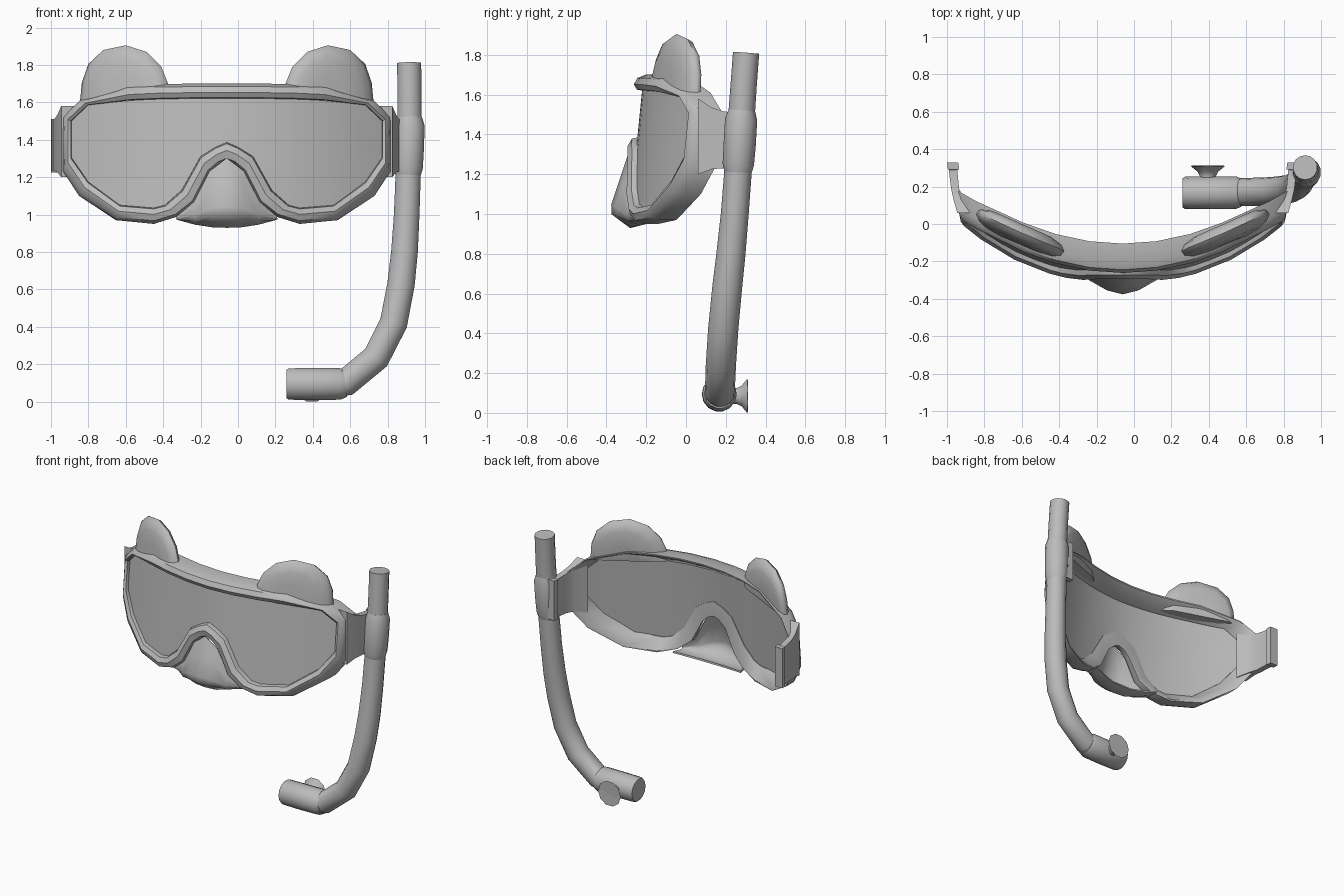
import bpy, bmesh, math
from mathutils import Vector

if "Cube" in bpy.data.objects:
    bpy.data.objects.remove(bpy.data.objects["Cube"])

CX = -0.06  # the mask is centred slightly left, the breathing tube stands on its right

grey = bpy.data.materials.new("plain grey")
grey.diffuse_color = (0.5, 0.5, 0.5, 1)
grey.use_nodes = True
grey.node_tree.nodes["Principled BSDF"].inputs["Base Color"].default_value = grey.diffuse_color


def face_y(x, z):
    """Wrap-around surface of the mask."""
    return -0.245 + 0.4 * x * x + 0.1 * (z - 1.4)


def interp(chain, x):
    for (x0, z0), (x1, z1) in zip(chain, chain[1:]):
        if x0 <= x <= x1:
            return z0 + (z1 - z0) * (x - x0) / (x1 - x0)
    return chain[-1][1]


def make(name, rows, wrap_rows=False, wrap_cols=False, caps=False,
         mirror=False, thick=0, angle=40):
    """Skin a grid of points, then mirror, thicken and smooth it."""
    bm = bmesh.new()
    g = [[bm.verts.new(p) for p in r] for r in rows]
    nr, nc = len(g), len(g[0])
    for i in range(nr if wrap_rows else nr - 1):
        for j in range(nc if wrap_cols else nc - 1):
            a, b = (i + 1) % nr, (j + 1) % nc
            bm.faces.new((g[i][j], g[i][b], g[a][b], g[a][j]))
    if caps:
        bm.faces.new(g[0])
        bm.faces.new(g[-1])
    bmesh.ops.recalc_face_normals(bm, faces=bm.faces)
    me = bpy.data.meshes.new(name)
    bm.to_mesh(me)
    bm.free()
    me.materials.append(grey)
    ob = bpy.data.objects.new(name, me)
    bpy.context.collection.objects.link(ob)
    if mirror:
        ob.location.x = CX
        m = ob.modifiers.new("mirror", 'MIRROR')
        m.merge_threshold = 0.0005
    if thick:
        s = ob.modifiers.new("thickness", 'SOLIDIFY')
        s.thickness = thick
        s.offset = 0
    bpy.ops.object.select_all(action='DESELECT')
    ob.select_set(True)
    bpy.context.view_layer.objects.active = ob
    bpy.ops.object.convert(target='MESH')
    bm = bmesh.new()
    bm.from_mesh(ob.data)
    bmesh.ops.recalc_face_normals(bm, faces=bm.faces)
    bm.to_mesh(ob.data)
    bm.free()
    bpy.ops.object.shade_smooth_by_angle(angle=math.radians(angle))
    return ob


def sweep(name, path, sides=14, side_axis=(0, 1, 0), angle=40):
    """Round tube through (x, y, z, radius) stations."""
    pts = [Vector(p[:3]) for p in path]
    rows = []
    for i, p in enumerate(pts):
        t = (pts[min(i + 1, len(pts) - 1)] - pts[max(i - 1, 0)]).normalized()
        n = Vector(side_axis)
        n = (n - t * n.dot(t)).normalized()
        b = t.cross(n)
        r = path[i][3]
        rows.append([p + n * r * math.cos(k * math.tau / sides)
                     + b * r * math.sin(k * math.tau / sides) for k in range(sides)])
    return make(name, rows, wrap_cols=True, caps=True, angle=angle)


# Half outlines of the window opening and the frame, top centre round to nose arch
inner = [(0, 1.62), (.18, 1.62), (.36, 1.617), (.52, 1.61), (.74, 1.585), (.83, 1.5),
         (.83, 1.305), (.74, 1.175), (.57, 1.05), (.39, 1.035), (.33, 1.05),
         (.24, 1.13), (.14, 1.31), (.06, 1.36), (0, 1.385)]
outer = [(0, 1.70), (.18, 1.70), (.36, 1.698), (.53, 1.69), (.785, 1.61), (.88, 1.52),
         (.875, 1.23), (.79, 1.1), (.593, .97), (.39, .95), (.26, .99),
         (.17, 1.06), (.09, 1.22), (.04, 1.265), (0, 1.28)]
depth = [.11] * 4 + [.10] * 5 + [.09, .07, .05, .03, .03, .03]

# Frame: rounded front, flat rim, skirt sloping back in to the lens
section = [(0, 0, .004), (.06, 0, -.025), (.4, 0, -.042), (.8, 0, -.028), (1, 0, .012),
           (1, 1, 0), (.88, 1, 0), (0, 0, .016)]
rows = []
for b, d, off in section:
    row = []
    for (xi, zi), (xo, zo), dep in zip(inner, outer, depth):
        x, z = xi + (xo - xi) * b, zi + (zo - zi) * b
        row.append((x, face_y(x, z) + d * dep + off, z))
    rows.append(row)
make("mask_frame", rows, wrap_rows=True, mirror=True)

# Lens: curved sheet filling the opening
top = inner[:6]
bottom = inner[:5:-1]
cols = [0, .06, .14, .24, .33, .39, .48, .57, .65, .74, .83]
rows = []
for t in (0, .5, 1):
    row = []
    for x in cols:
        z = interp(top, x) * (1 - t) + interp(bottom, x) * t
        row.append((x, face_y(x, z) + .006, z))
    rows.append(row)
make("lens", rows, mirror=True, thick=.008)

# Nose pocket: hollow shell below the arch, open at the back
make("nose_pocket", [
    [(0, -.285, 1.30), (.09, -.275, 1.23), (.17, -.27, 1.07), (.27, -.25, .99)],
    [(0, -.325, 1.18), (.09, -.315, 1.14), (.17, -.285, 1.04), (.265, -.25, .985)],
    [(0, -.37, 1.045), (.08, -.35, 1.035), (.17, -.30, 1.0), (.26, -.24, .98)],
    [(0, -.368, 1.0), (.08, -.345, .995), (.17, -.29, .97), (.255, -.23, .975)],
    [(0, -.28, .935), (.08, -.275, .938), (.17, -.24, .952), (.255, -.20, .975)],
    [(0, -.20, .955), (.08, -.20, .955), (.17, -.18, .965), (.27, -.15, .98)],
], mirror=True, thick=.012, angle=60)

# Ears: puffy half discs rising from the top of the frame
ear = [(.785, 1.60), (.775, 1.705), (.74, 1.805), (.66, 1.88), (.54, 1.905),
       (.43, 1.87), (.35, 1.79), (.31, 1.69), (.30, 1.63)]
rows = []
for s, off in ((.45, -.015), (.75, -.012), (.93, .004), (1, .03),
               (.94, .06), (.75, .085), (.4, .095)):
    row = []
    for x, z in ear:
        x, z = .55 + (x - .55) * s, 1.62 + (z - 1.62) * s
        row.append((x, face_y(x, z) + off, z))
    rows.append(row)
make("ears", rows, wrap_cols=True, caps=True, mirror=True, angle=60)

# Strap arms: flared at the frame, with a thicker end
arm = [(.80, .885, .06, 1.20, 1.58), (.85, .905, .13, 1.225, 1.535),
       (.875, .918, .19, 1.23, 1.515), (.885, .93, .29, 1.235, 1.505),
       (.875, .935, .292, 1.225, 1.51), (.88, .94, .33, 1.225, 1.51)]
make("strap_arms", [[(a, y, lo), (b, y, lo), (b, y, hi), (a, y, hi)]
                    for a, b, y, lo, hi in arm],
     wrap_cols=True, caps=True, mirror=True, angle=30)

# Breathing tube
sweep("snorkel_tube", [
    (.915, .302, 1.81, .066), (.917, .29, 1.65, .066), (.917, .278, 1.48, .067),
    (.91, .262, 1.22, .069), (.902, .245, 1.0, .070), (.89, .226, .80, .073),
    (.872, .207, .63, .075), (.832, .187, .42, .076), (.738, .175, .235, .076),
    (.575, .170, .10, .075), (.50, .168, .095, .075)])
sweep("tube_sleeve", [
    (.918, .281, 1.52, .067), (.919, .277, 1.475, .081), (.915, .270, 1.35, .081),
    (.911, .263, 1.25, .079), (.909, .261, 1.21, .069)])

# Mouthpiece barrel and flared bite piece
sweep("mouthpiece", [
    (.26, .167, .094, .078), (.272, .167, .094, .086), (.42, .167, .094, .088),
    (.545, .168, .095, .087), (.57, .169, .099, .077)])
sweep("bite_flare", [
    (.395, .22, .085, .045), (.395, .255, .085, .042), (.395, .28, .085, .055),
    (.395, .308, .085, .09), (.395, .312, .085, .086), (.395, .285, .085, .03)],
    sides=10, side_axis=(1, 0, 0))
